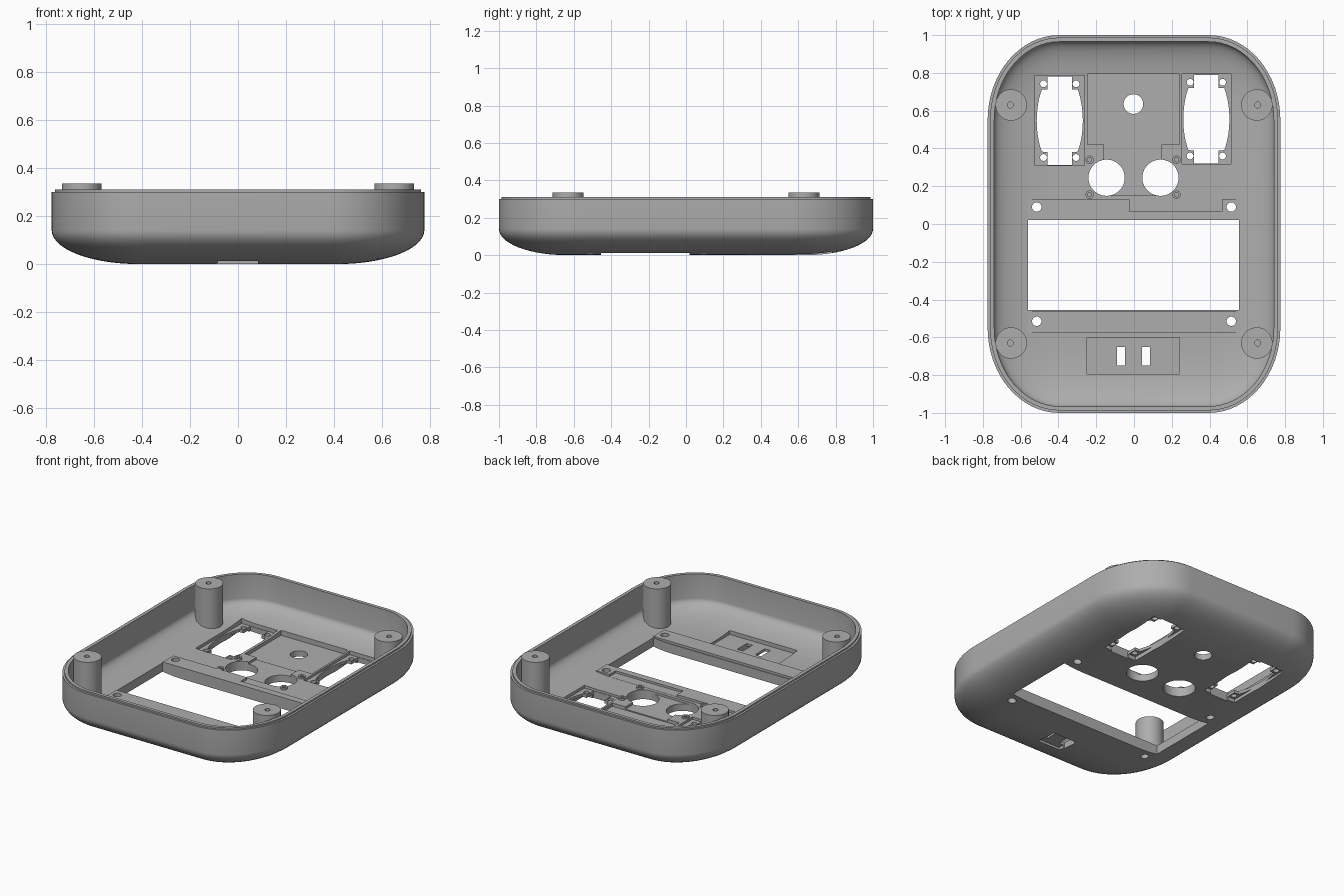
import bpy, bmesh
from math import sin, cos, pi, sqrt, radians

cube = bpy.data.objects.get("Cube")
if cube:
    bpy.data.objects.remove(cube, do_unlink=True)

GREY = (0.42, 0.42, 0.42, 1)
mat = bpy.data.materials.new("grey plastic")
mat.use_nodes = True
mat.diffuse_color = GREY
mat.node_tree.nodes["Principled BSDF"].inputs["Base Color"].default_value = GREY

HX, HY, RX, RY = 0.775, 1.0, 0.38, 0.45   # half sizes and corner radii
BEND, RISE = 0.36, 0.14                   # width and height of the rounded underside
FLOOR, WALL, TOP = 0.06, 0.035, 0.31


def finish(bm, name):
    bmesh.ops.recalc_face_normals(bm, faces=bm.faces)
    me = bpy.data.meshes.new(name)
    bm.to_mesh(me)
    bm.free()
    me.materials.append(mat)
    ob = bpy.data.objects.new(name, me)
    bpy.context.collection.objects.link(ob)
    return ob


def prism(name, pts, z0, z1):
    bm = bmesh.new()
    low = [bm.verts.new((x, y, z0)) for x, y in pts]
    high = [bm.verts.new((x, y, z1)) for x, y in pts]
    bm.faces.new(low)
    bm.faces.new(high)
    n = len(pts)
    for i in range(n):
        j = (i + 1) % n
        bm.faces.new((low[i], low[j], high[j], high[i]))
    return finish(bm, name)


def box(name, x0, x1, y0, y1, z0, z1):
    return prism(name, [(x0, y0), (x1, y0), (x1, y1), (x0, y1)], z0, z1)


def disc(name, x, y, r, z0, z1, n=40):
    ring = [(x + r * cos(2 * pi * i / n), y + r * sin(2 * pi * i / n)) for i in range(n)]
    return prism(name, ring, z0, z1)


def boolean(target, tool, op="DIFFERENCE", keep=False):
    mod = target.modifiers.new(op, "BOOLEAN")
    mod.operation, mod.solver, mod.object = op, "EXACT", tool
    bpy.context.view_layer.objects.active = target
    bpy.ops.object.modifier_apply(modifier=mod.name)
    if not keep:
        bpy.data.objects.remove(tool, do_unlink=True)


def outline(inset, seg=16):
    pts = []
    for q in range(4):
        sx = 1 if q in (0, 3) else -1
        sy = 1 if q < 2 else -1
        for i in range(seg + 1):
            a = (q + i / seg) * pi / 2
            pts.append((sx * (HX - RX) + (RX - inset) * cos(a),
                        sy * (HY - RY) + (RY - inset) * sin(a)))
    return pts


def underside(inset):
    u = min(1, max(0, (BEND - inset) / BEND))
    return RISE * (1 - sqrt(1 - u * u))


# Shell: loft of outline rings from outer bottom, over the stepped rim, to inner floor
N = 14
angles = [i / N * pi / 2 for i in range(N + 1)]
rings = [(BEND * (1 - sin(a)), RISE * (1 - cos(a))) for a in angles]
rings += [(0, 0.30), (0.013, 0.30), (0.013, TOP), (WALL, TOP)]
rings += [(WALL + (BEND - WALL) * (1 - sin(a)), FLOOR + 0.09 * (1 - cos(a)))
          for a in reversed(angles)]
bm = bmesh.new()
loops = [[bm.verts.new((x, y, z)) for x, y in outline(d)] for d, z in rings]
for a, b in zip(loops, loops[1:]):
    for i in range(len(a)):
        j = (i + 1) % len(a)
        bm.faces.new((a[i], a[j], b[j], b[i]))
bm.faces.new(loops[0])
bm.faces.new(loops[-1])
shell = finish(bm, "shell")

# Raised screen rails
for y0, y1 in ((0.02, 0.13), (-0.57, -0.46)):
    boolean(shell, box("rail", -0.56, 0.56, y0 - 0.005, y1, 0.035, 0.075), "UNION")

# Screen window, screw holes and cable notch
boolean(shell, box("window", -0.56, 0.555, -0.455, 0.02, -0.1, 0.25))
for x in (-0.515, 0.515):
    for y in (-0.515, 0.09):
        boolean(shell, disc("rail_hole", x, y, 0.025, -0.1, 0.2, 24))
boolean(shell, box("notch", -0.025, 0.465, 0.065, 0.14, 0.061, 0.2))

# Central board pockets with their round openings
boolean(shell, box("board_pocket", -0.245, 0.24, 0.42, 0.795, 0.038, 0.2))
boolean(shell, box("sensor_pocket", -0.16, 0.145, 0.15, 0.475, 0.045, 0.2))
for x, y, r in ((-0.145, 0.245, 0.096), (0.14, 0.245, 0.096), (-0.003, 0.635, 0.052)):
    boolean(shell, disc("round_opening", x, y, r, -0.1, 0.2))


# Side module openings: pocket above, recess below, bulged opening and corner holes
def bulged(cx, cy):
    quarter = [(0.122 * cos(a), 0.262 * sin(a)) for a in [k * 0.113 for k in range(7)]]
    quarter += [(0.065, 0.165), (0.065, 0.235)]
    half = quarter + [(-x, y) for x, y in reversed(quarter)]
    pts = half + [(-x, -y) for x, y in half[1:-1]]
    return [(cx + x, cy + y) for x, y in pts]


for cx, cy in ((-0.393, 0.547), (0.383, 0.555)):
    boolean(shell, box("module_pocket", cx - 0.13, cx + 0.13, cy - 0.238, cy + 0.238, 0.045, 0.2))
    boolean(shell, box("module_recess", cx - 0.118, cx + 0.118, cy - 0.225, cy + 0.225, -0.1, 0.026))
    boolean(shell, prism("module_opening", bulged(cx, cy), -0.1, 0.2))
    for x in (-0.086, 0.086):
        for y in (-0.195, 0.195):
            boolean(shell, disc("module_hole", cx + x, cy + y, 0.018, -0.1, 0.2, 20))

# Switch pocket at the front, with two slots and an outside recess
boolean(shell, box("switch_pocket", -0.25, 0.24, -0.795, -0.6, 0.045, 0.2))
boolean(shell, box("switch_recess", -0.083, 0.083, -0.79, -0.64, -0.1, 0.028))
for x in (-0.068, 0.063):
    boolean(shell, box("switch_slot", x - 0.021, x + 0.021, -0.75, -0.65, -0.1, 0.2))

parts = [shell]

# Corner posts, their feet following the curved floor
for sx, side in ((1, "left"), (-1, "right")):
    for sy, end in ((1, "back"), (-1, "front")):
        post = disc(f"post_{end}_{side}", sx * 0.65, sy * 0.63, 0.083, 0, 0.335, 48)
        for v in post.data.vertices:
            if v.co.z < 0.1:
                v.co.z = underside(HX - abs(v.co.x)) + 0.025
        boolean(post, disc("bore", sx * 0.655, sy * 0.63, 0.016, 0.22, 0.4, 20))
        parts.append(post)

# Small screw bosses around the sensor
for x, side in ((0.225, "left"), (-0.235, "right")):
    for y, end in ((0.34, "back"), (0.155, "front")):
        boss = disc(f"boss_{end}_{side}", x, y, 0.022, 0.05, 0.072, 24)
        boolean(boss, disc("bore", x, y, 0.011, 0.06, 0.1, 16))
        parts.append(boss)

# Smooth curves, crisp edges
bpy.ops.object.select_all(action="DESELECT")
for ob in parts:
    ob.select_set(True)
bpy.context.view_layer.objects.active = shell
bpy.ops.object.shade_smooth_by_angle(angle=radians(30))
